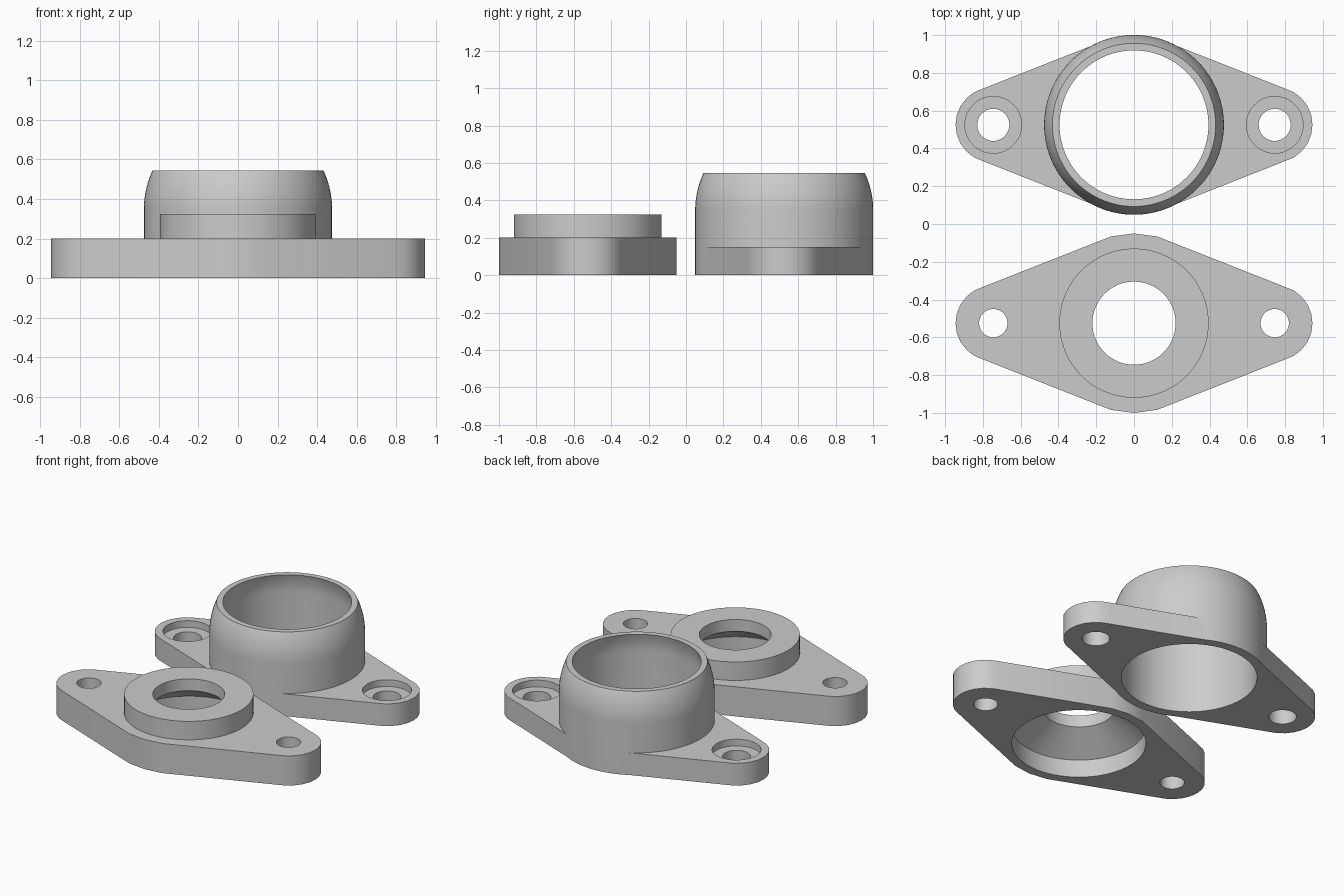
import bpy, bmesh, math
from mathutils import Vector

cube = bpy.data.objects.get("Cube")
if cube:
    bpy.data.objects.remove(cube, do_unlink=True)

grey = bpy.data.materials.new("plain_grey")
grey.use_nodes = True
colour = (0.6, 0.6, 0.6, 1)
grey.diffuse_color = colour
grey.node_tree.nodes["Principled BSDF"].inputs["Base Color"].default_value = colour


def make_object(name, bm, location):
    bmesh.ops.recalc_face_normals(bm, faces=bm.faces)
    mesh = bpy.data.meshes.new(name)
    bm.to_mesh(mesh)
    bm.free()
    mesh.materials.append(grey)
    obj = bpy.data.objects.new(name, mesh)
    obj.location = location
    bpy.context.collection.objects.link(obj)
    return obj


def lathe(name, profile, location, segments=96):
    """Closed solid of revolution from (radius, height) points."""
    bm = bmesh.new()
    rings = []
    for r, z in profile:
        angles = [2 * math.pi * i / segments for i in range(segments)]
        rings.append([bm.verts.new((r * math.cos(a), r * math.sin(a), z)) for a in angles])
    for low, high in zip(rings, rings[1:]):
        for i in range(segments):
            j = (i + 1) % segments
            bm.faces.new((low[i], low[j], high[j], high[i]))
    bm.faces.new(rings[0][::-1])
    bm.faces.new(rings[-1])
    return make_object(name, bm, location)


def flange_plate(name, height, location):
    """Outline wrapped around a large middle circle and two small end circles."""
    bm = bmesh.new()
    for x, r in ((-0.745, 0.2), (0, 0.475), (0.745, 0.2)):
        for i in range(24):
            a = math.pi * i / 12
            bm.verts.new((x + r * math.cos(a), r * math.sin(a), 0))
            bm.verts.new((x + r * math.cos(a), r * math.sin(a), height))
    hull = bmesh.ops.convex_hull(bm, input=bm.verts)
    loose = [v for v in bm.verts if not v.link_faces]
    bmesh.ops.delete(bm, geom=loose, context='VERTS')
    bmesh.ops.dissolve_limit(bm, angle_limit=0.01, verts=bm.verts, edges=bm.edges)
    return make_object(name, bm, location)


def combine(body, tool, operation):
    mod = body.modifiers.new("combine", 'BOOLEAN')
    mod.operation = operation
    mod.solver = 'EXACT'
    mod.object = tool
    bpy.context.view_layer.objects.active = body
    bpy.ops.object.modifier_apply(modifier=mod.name)
    bpy.data.objects.remove(tool, do_unlink=True)


def drill(body, centre, profile):
    """Cut the same bolt hole through both ends."""
    for side in (-1, 1):
        place = Vector(centre) + Vector((side * 0.745, 0, 0))
        combine(body, lathe("bolt_cutter", profile, place, 48), 'DIFFERENCE')


def sphere_arc(radius, z_start, z_end, steps=10):
    heights = [z_start + (z_end - z_start) * i / steps for i in range(steps + 1)]
    return [(math.sqrt(radius ** 2 - (z - z_start) ** 2), z) for z in heights]


# Rear part: flange with a tall rounded socket ring
rear = (0, 0.525, 0)
socket = flange_plate("socket_flange", 0.15, rear)
combine(socket, lathe("socket_ring", [(0.476, 0)] + sphere_arc(0.476, 0.345, 0.545), rear), 'UNION')
bore = [(0.415, -0.1), (0.415, 0)] + sphere_arc(0.415, 0.415, 0.545) + [(0.394, 0.65)]
combine(socket, lathe("socket_cutter", bore, rear), 'DIFFERENCE')
drill(socket, rear, [(0.085, -0.1), (0.085, 0.105), (0.15, 0.105), (0.15, 0.3)])

# Front part: thicker flange with a low boss and a tapered recess underneath
front = (0, -0.525, 0)
cap = flange_plate("cap_flange", 0.2, front)
combine(cap, lathe("cap_boss", [(0.395, 0.02), (0.395, 0.325)], front), 'UNION')
recess = [(0.41, -0.1), (0.41, 0.12), (0.22, 0.245), (0.22, 0.5)]
combine(cap, lathe("cap_cutter", recess, front), 'DIFFERENCE')
drill(cap, front, [(0.075, -0.1), (0.075, 0.4)])

# Smooth round walls, keep machined edges sharp
for obj in (socket, cap):
    bpy.ops.object.select_all(action='DESELECT')
    obj.select_set(True)
    bpy.context.view_layer.objects.active = obj
    bpy.ops.object.shade_smooth_by_angle(angle=math.radians(25))
